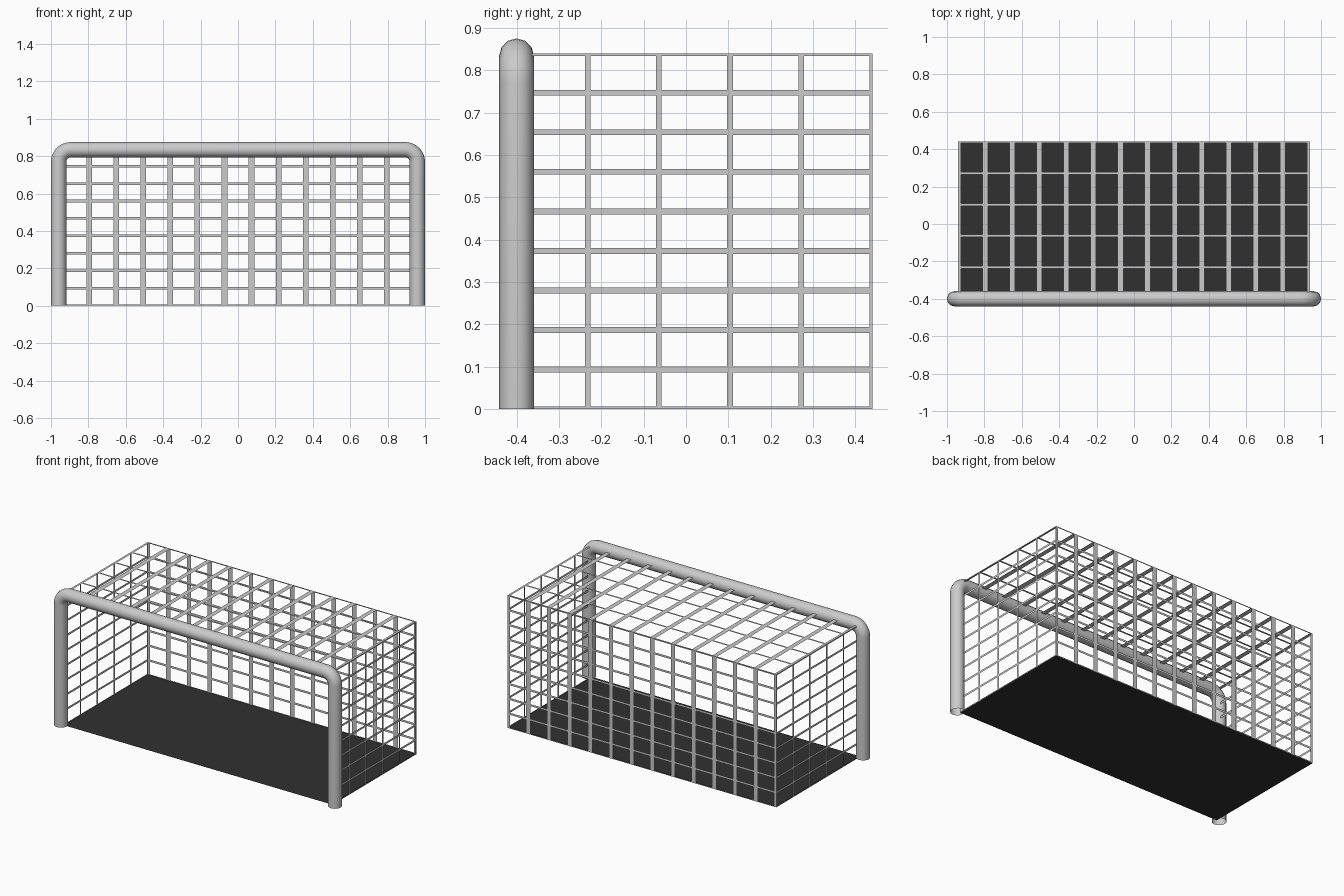
import bpy, bmesh, math
from mathutils import Matrix, Vector

if "Cube" in bpy.data.objects:
    bpy.data.objects.remove(bpy.data.objects["Cube"])

HX, Y0, Y1, H = 0.94, -0.40, 0.44, 0.84   # net box
R = 0.041                                  # tube radius


def link(name, data):
    ob = bpy.data.objects.new(name, data)
    bpy.context.collection.objects.link(ob)
    return ob


def net_panel(name, origin, u, v, nu, nv, inset=0.008):
    """Flat net: grid of cells on a unit square, inset and opened, then stretched along u and v."""
    bm = bmesh.new()
    rows = [[bm.verts.new((i / nu, j / nv, 0)) for i in range(nu + 1)] for j in range(nv + 1)]
    cells = [bm.faces.new((rows[j][i], rows[j][i + 1], rows[j + 1][i + 1], rows[j + 1][i]))
             for j in range(nv) for i in range(nu)]
    bm.normal_update()
    bmesh.ops.inset_individual(bm, faces=cells, thickness=inset, use_even_offset=True)
    bmesh.ops.delete(bm, geom=cells, context='FACES')
    o, u, v = Vector(origin), Vector(u), Vector(v)
    for vert in bm.verts:
        vert.co = o + u * vert.co.x + v * vert.co.y
    bm.normal_update()
    me = bpy.data.meshes.new(name)
    bm.to_mesh(me)
    bm.free()
    return link(name, me)


# Goal frame: one tube with rounded upper corners
cx, top, bend = 1.0 - R, 0.875 - R, 0.065
right = [(cx, 0.0)]
for k in range(9):
    a = math.radians(90 * k / 8)
    right.append((cx - bend + bend * math.cos(a), top - bend + bend * math.sin(a)))
path = right + [(-x, z) for x, z in reversed(right)]
cu = bpy.data.curves.new("goal_frame", 'CURVE')
cu.dimensions = '3D'
cu.bevel_depth = R
cu.bevel_resolution = 4
sp = cu.splines.new('POLY')
sp.points.add(len(path) - 1)
for p, (x, z) in zip(sp.points, path):
    p.co = (x, Y0, z, 1)
sp.use_smooth = True
frame = link("goal_frame", cu)
bpy.context.view_layer.objects.active = frame
frame.select_set(True)
bpy.ops.object.convert(target='MESH')
bpy.ops.object.shade_smooth_by_angle(angle=math.radians(50))

# Nets: back, top and both sides
D = Y1 - Y0
net_panel("back_net", (HX, Y1, 0), (-2 * HX, 0, 0), (0, 0, H), 13, 9)
net_panel("top_net", (-HX, Y0, H), (2 * HX, 0, 0), (0, D, 0), 13, 5)
net_panel("right_net", (HX, Y0, 0), (0, D, 0), (0, 0, H), 5, 9)
net_panel("left_net", (-HX, Y1, 0), (0, -D, 0), (0, 0, H), 5, 9)

# Dark floor sheet
me = bpy.data.meshes.new("floor")
me.from_pydata([(-HX, Y0, 0.002), (HX, Y0, 0.002), (HX, Y1, 0.002), (-HX, Y1, 0.002)], [], [(0, 1, 2, 3)])
mat = bpy.data.materials.new("dark")
mat.diffuse_color = (0.03, 0.03, 0.03, 1)
mat.use_nodes = True
mat.node_tree.nodes["Principled BSDF"].inputs["Base Color"].default_value = mat.diffuse_color
me.materials.append(mat)
link("floor", me)
